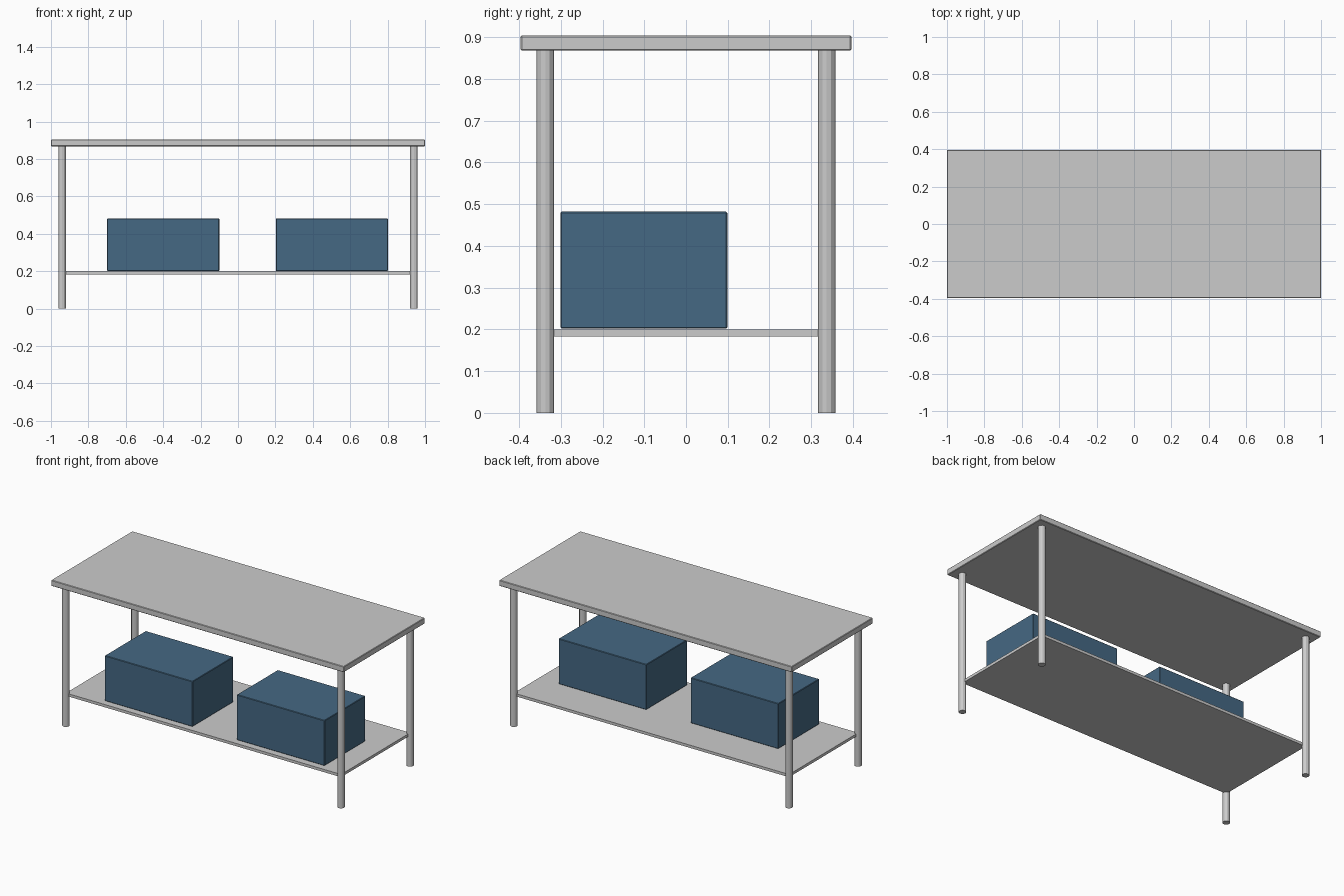
import bpy

if "Cube" in bpy.data.objects:
    bpy.data.objects.remove(bpy.data.objects["Cube"])

blue = bpy.data.materials.new("blue_box")
blue.diffuse_color = (0.06, 0.14, 0.23, 1)
blue.use_nodes = True
blue.node_tree.nodes["Principled BSDF"].inputs["Base Color"].default_value = blue.diffuse_color


def block(name, x, y, z, bevel=0.0, mat=None):
    """Box from (min, max) ranges, with an optional small edge bevel."""
    bpy.ops.mesh.primitive_cube_add(size=1, location=[sum(r) / 2 for r in (x, y, z)])
    ob = bpy.context.object
    ob.name = name
    ob.scale = [r[1] - r[0] for r in (x, y, z)]
    bpy.ops.object.transform_apply(location=False, rotation=False, scale=True)
    if bevel:
        mod = ob.modifiers.new("edge_bevel", 'BEVEL')
        mod.width = bevel
        mod.segments = 1
    if mat:
        ob.data.materials.append(mat)
    return ob


# Table top and lower shelf
block("table_top", (-1, 1), (-0.396, 0.396), (0.868, 0.904), 0.003)
block("lower_shelf", (-0.94, 0.94), (-0.337, 0.337), (0.183, 0.2))

# Round legs, one in each corner
for sx, side in ((-1, "left"), (1, "right")):
    for sy, end in ((-1, "front"), (1, "back")):
        bpy.ops.mesh.primitive_cylinder_add(
            vertices=12, radius=0.021, depth=0.87,
            location=(sx * 0.94, sy * 0.337, 0.435))
        bpy.context.object.name = f"{end}_{side}_leg"

# Storage boxes on the shelf
for name, x in (("left_box", -0.4), ("right_box", 0.502)):
    block(name, (x - 0.3, x + 0.3), (-0.301, 0.099), (0.202, 0.482), 0.003, blue)
